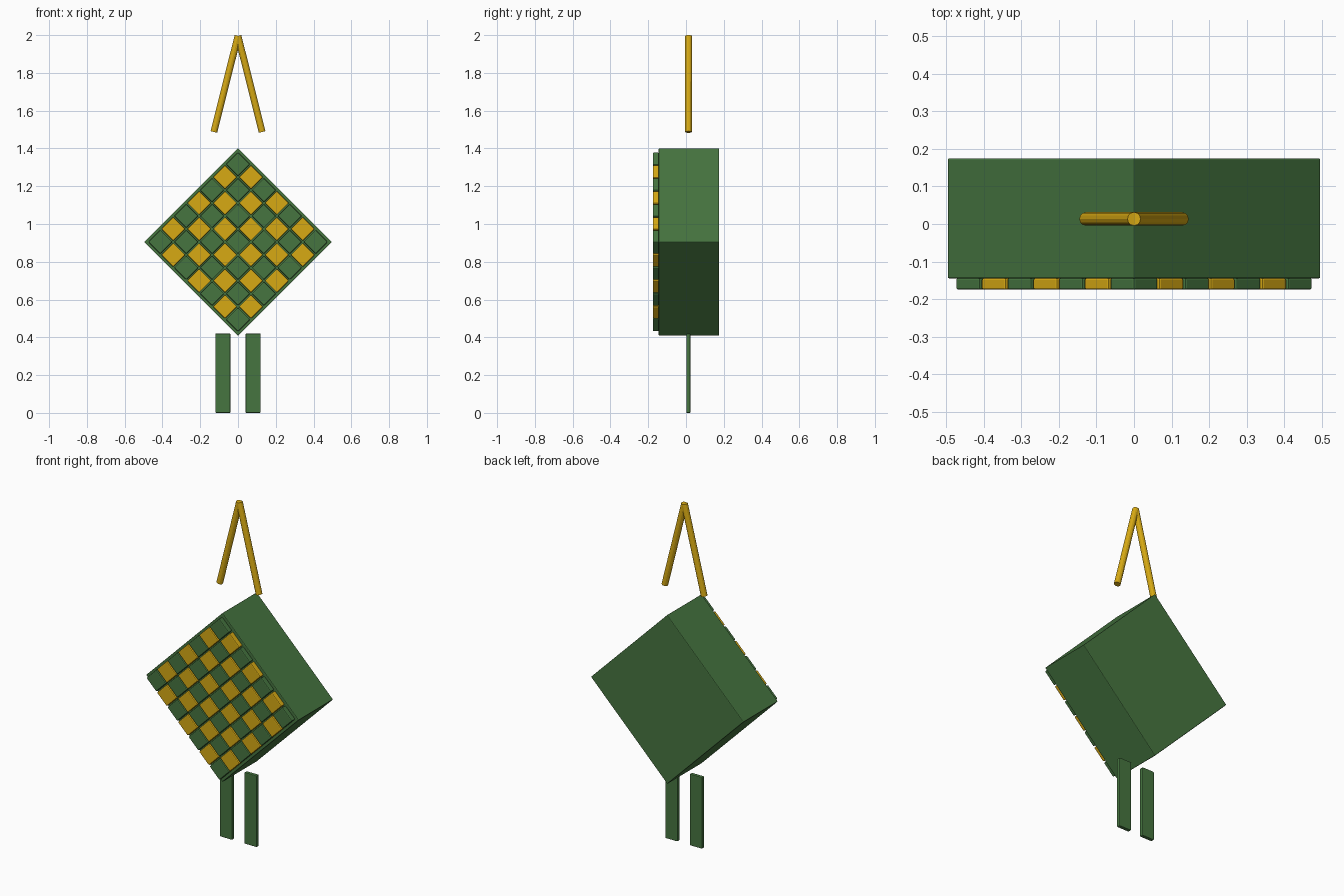
import bpy, math
from mathutils import Vector, Matrix

if "Cube" in bpy.data.objects:
    bpy.data.objects.remove(bpy.data.objects["Cube"])

def material(name, rgb):
    m = bpy.data.materials.new(name)
    m.diffuse_color = (*rgb, 1)
    m.use_nodes = True
    m.node_tree.nodes["Principled BSDF"].inputs["Base Color"].default_value = m.diffuse_color
    return m

green = material("dark green", (0.061, 0.178, 0.051))
gold = material("gold", (0.68, 0.40, 0.007))

def box(name, centre, size, mat, bevel, turn=0.0):
    """Bevelled box, turned about the y axis."""
    bpy.ops.mesh.primitive_cube_add(size=1)
    ob = bpy.context.object
    ob.name = name
    ob.data.transform(Matrix.Diagonal((*size, 1)))
    ob.location = centre
    ob.rotation_euler = (0, turn, 0)
    ob.data.materials.append(mat)
    b = ob.modifiers.new("soft edges", 'BEVEL')
    b.width, b.segments = bevel, 2
    return ob

def rod(name, a, b, radius, mat):
    a, b = Vector(a), Vector(b)
    d = b - a
    bpy.ops.mesh.primitive_cylinder_add(vertices=12, radius=radius, depth=d.length,
                                        location=(a + b) / 2)
    ob = bpy.context.object
    ob.name = name
    ob.rotation_euler = d.to_track_quat('Z', 'Y').to_euler()
    ob.data.materials.append(mat)

MID_Z = 0.905
TURN = math.radians(45)

# Diamond body
box("diamond_body", (0, 0.015, MID_Z), (0.703, 0.32, 0.703), green, 0.004, TURN)

# Checkered front tiles, 7 x 7, green at the corners
N, HALF_STEP = 7, 0.0685
for i in range(N):
    for j in range(N):
        x = (i - j) * HALF_STEP
        z = MID_Z + (N - 1 - i - j) * HALF_STEP
        mat = gold if (i + j) % 2 else green
        box(f"front_tile_{i}_{j}", (x, -0.1595, z), (0.09, 0.031, 0.09), mat, 0.005, TURN)

# Legs and hanging cords, one per side
for side, s in (("left", -1), ("right", 1)):
    box(f"{side}_leg", (s * 0.08, 0.0125, 0.21), (0.08, 0.022, 0.42), green, 0.004)
    rod(f"{side}_hanging_cord", (s * 0.128, 0.0135, 1.487), (0, 0.0135, 1.996), 0.018, gold)
